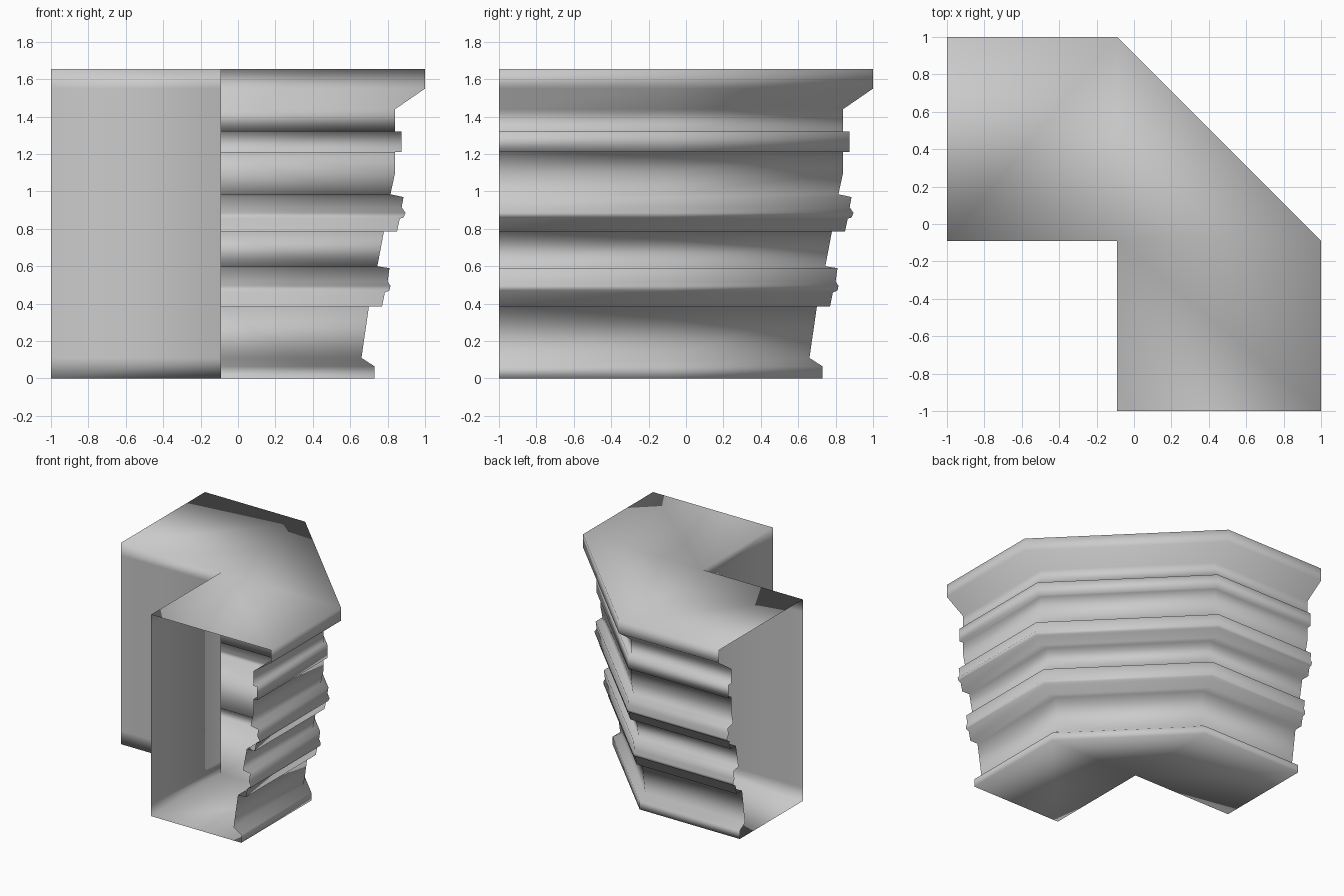
import bpy, bmesh
from mathutils import Vector

cube = bpy.data.objects.get("Cube")
if cube:
    bpy.data.objects.remove(cube, do_unlink=True)

INNER = -0.09   # position of the inner wall on both legs
HEIGHT = 1.655

# Moulded outer face, bottom to top: (outer position, height)
outer = [
    (0.73, 0), (0.73, 0.065), (0.66, 0.11), (0.70, 0.385),
    (0.77, 0.385), (0.785, 0.46), (0.81, 0.47), (0.815, 0.495),
    (0.80, 0.52), (0.81, 0.59), (0.745, 0.60),
    (0.78, 0.785), (0.85, 0.785), (0.865, 0.855), (0.885, 0.86),
    (0.895, 0.885), (0.875, 0.915), (0.885, 0.97), (0.815, 0.985),
    (0.84, 1.10), (0.84, 1.21), (0.875, 1.21), (0.875, 1.32),
    (0.84, 1.32), (0.84, 1.44), (1.0, 1.55), (1.0, HEIGHT),
]
# Flat inner wall, top to bottom
wall = [(INNER, z) for z in (HEIGHT, 1.55, 0.11, 0)]
profile = outer + wall

# Section stations: origin on the inner wall and outward direction
corner = Vector((INNER, INNER, 0))
right_way, back_way = Vector((1, 0, 0)), Vector((0, 1, 0))
stations = [
    (Vector((INNER, -1, 0)), right_way),
    (corner, right_way),
    (corner, back_way),
    (Vector((-1, INNER, 0)), back_way),
]

# Sweep the profile round the corner, leaving both ends open
bm = bmesh.new()
rings = []
for origin, way in stations:
    rings.append([bm.verts.new(origin + way * (p - INNER) + Vector((0, 0, z)))
                  for p, z in profile])
count = len(profile)
for near, far in zip(rings, rings[1:]):
    for j in range(count):
        k = (j + 1) % count
        bm.faces.new((near[j], far[j], far[k], near[k]))
bmesh.ops.remove_doubles(bm, verts=bm.verts, dist=0.0001)
for face in bm.faces:
    face.smooth = True

mesh = bpy.data.meshes.new("corner_moulding")
bm.to_mesh(mesh)
bm.free()
moulding = bpy.data.objects.new("corner_moulding", mesh)
bpy.context.collection.objects.link(moulding)

# Plain grey stone
grey = bpy.data.materials.new("light_grey")
grey.use_nodes = True
colour = (0.6, 0.6, 0.6, 1)
grey.diffuse_color = colour
grey.node_tree.nodes["Principled BSDF"].inputs["Base Color"].default_value = colour
mesh.materials.append(grey)
